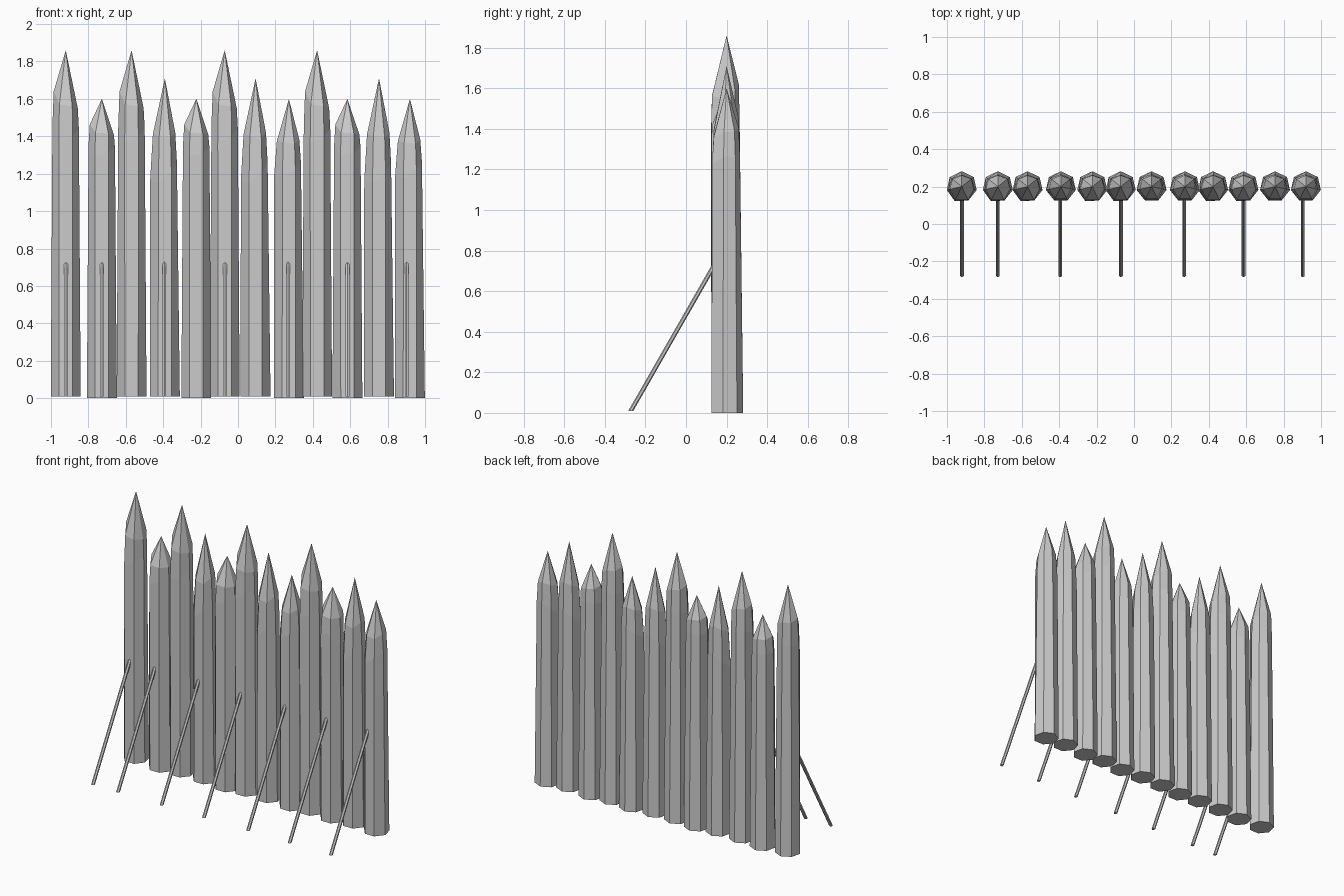
import bpy, math

if "Cube" in bpy.data.objects:
    bpy.data.objects.remove(bpy.data.objects["Cube"])

SIDES = 7
START = -90 - 180 / SIDES   # one flat side faces the front
R = 0.082

# per-corner (radius, height below tip) rings: front-left, front-right, right, ..., left
FLAT_LOW = [(0.086, .50), (0.083, .46), (0.072, .42), (0.069, .40),
            (0.064, .40), (0.069, .40), (0.073, .40)]
FLAT_TOP = [(0.078, .29), (0.080, .30), (0.066, .31), (0.066, .27),
            (0.060, .24), (0.064, .24), (0.066, .22)]
HEWN_LOW = [(0.081, .56), (0.080, .50), (0.066, .45), (0.069, .45),
            (0.066, .45), (0.074, .50), (0.081, .55)]
HEWN_TOP = [(0.070, .31), (0.070, .32), (0.057, .29), (0.062, .28),
            (0.060, .26), (0.064, .28), (0.066, .30)]


def make(name, verts, faces, loc):
    mesh = bpy.data.meshes.new(name)
    mesh.from_pydata(verts, [], faces)
    mesh.update()
    ob = bpy.data.objects.new(name, mesh)
    ob.location = loc
    bpy.context.collection.objects.link(ob)
    return ob


def stake(x, tip, hewn, z0):
    k = {1.86: 1.0, 1.71: 1.0, 1.60: 0.62}[tip]
    if hewn and tip == 1.60:
        k = 0.75
    low, top = (HEWN_LOW, HEWN_TOP) if hewn else (FLAT_LOW, FLAT_TOP)
    base = [(R, tip - z0)] * SIDES
    verts = []
    for n, ring in enumerate((base, low, top)):
        for i, (r, d) in enumerate(ring):
            a = math.radians(START + i * 360 / SIDES)
            drop = d if n == 0 else d * k
            verts.append((r * math.cos(a), r * math.sin(a), tip - drop))
    verts.append((0, 0, tip))
    faces = [tuple(reversed(range(SIDES)))]
    for n in range(2):
        for i in range(SIDES):
            j = (i + 1) % SIDES
            a, b = n * SIDES, (n + 1) * SIDES
            faces.append((a + i, a + j, b + j, b + i))
    faces += [(2 * SIDES + i, 2 * SIDES + (i + 1) % SIDES, 3 * SIDES) for i in range(SIDES)]
    make("stake", verts, faces, (x, 0.2, 0))


def prop(x):
    # slanted pole with a level foot
    n, r = 6, 0.0115
    verts = []
    for y, z in ((-0.272, 0.01), (0.147, 0.742)):
        for i in range(n):
            a = 2 * math.pi * (i + .5) / n
            verts.append((r * math.cos(a), y + 1.1 * r * math.sin(a), z))
    faces = [tuple(reversed(range(n))), tuple(range(n, 2 * n))]
    faces += [(i, (i + 1) % n, n + (i + 1) % n, n + i) for i in range(n)]
    make("support_pole", verts, faces, (x, 0, 0))


# palisade row: tall, medium and short stakes
for x in (-0.921, -0.569, -0.071, 0.423):
    stake(x, 1.86, False, 0.01)
for x in (-0.391, 0.094, 0.754):
    stake(x, 1.71, True, 0.01)
for x in (-0.728, -0.223, 0.585):
    stake(x, 1.60, False, 0.0)
for x in (0.272, 0.919):
    stake(x, 1.60, True, 0.0)

# slanted supports at the front
for x in (-0.92, -0.728, -0.394, -0.07, 0.268, 0.586, 0.902):
    prop(x)
